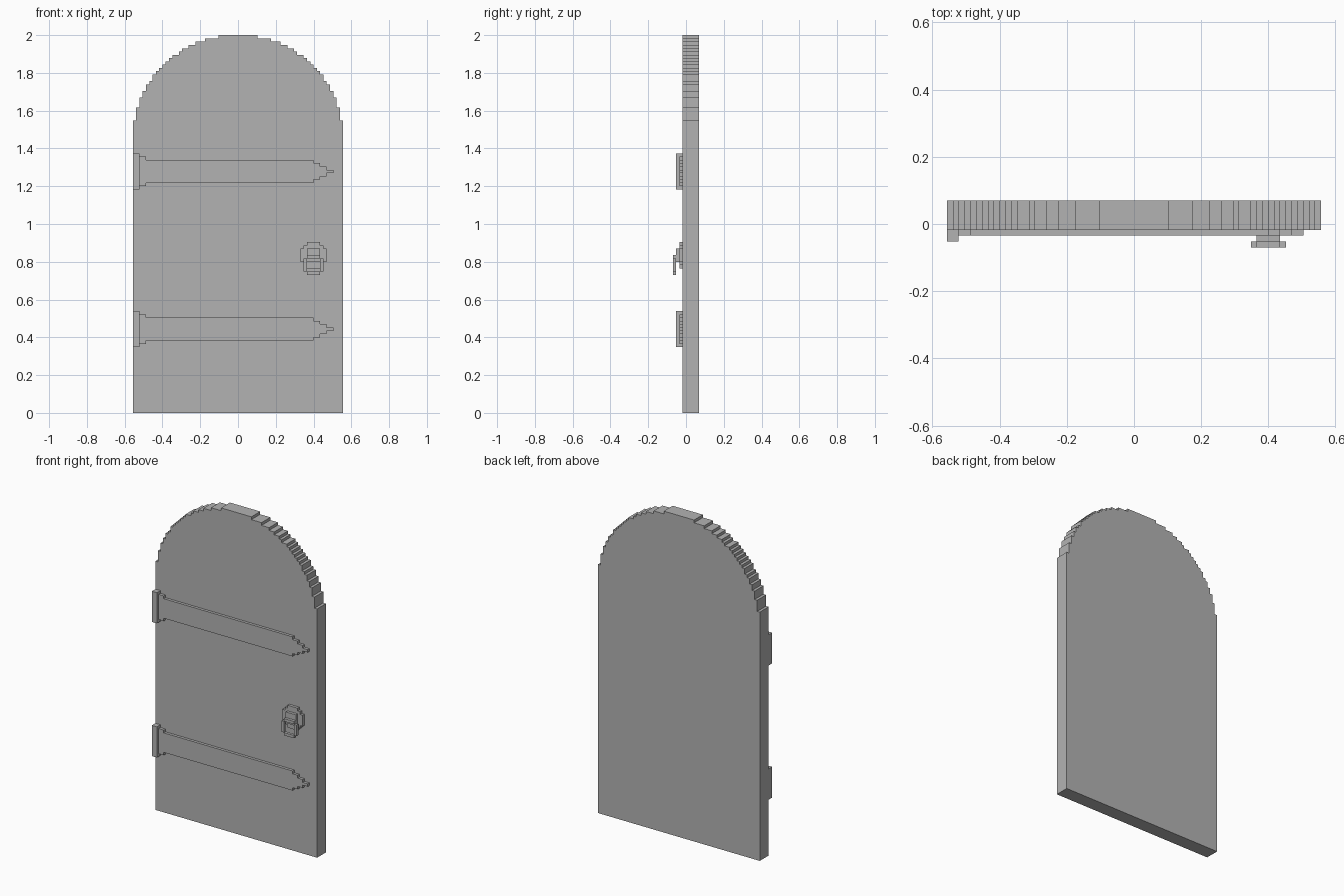
import bpy, bmesh, math

if "Cube" in bpy.data.objects:
    bpy.data.objects.remove(bpy.data.objects["Cube"], do_unlink=True)

UNIT = 2 / 115          # edge of one block; all sizes below are in blocks
FRONT = -1              # front plane of the door slab

grey = bpy.data.materials.new("plain grey")
grey.use_nodes = True
grey.diffuse_color = (0.45, 0.45, 0.45, 1)
grey.node_tree.nodes["Principled BSDF"].inputs["Base Color"].default_value = (0.45, 0.45, 0.45, 1)


def stepped(runs):
    """Symmetric stepped outline from (start, end, half width) runs."""
    side = [p for a, b, h in runs for p in ((a, h), (b, h))]
    return side + [(t, -h) for t, h in reversed(side)]


def plate(name, outlines, y0, y1):
    """Extrude outlines in the x-z plane from y0 to y1."""
    bm = bmesh.new()
    for outline in outlines:
        verts = [bm.verts.new((x * UNIT, y0 * UNIT, z * UNIT)) for x, z in outline]
        face = bm.faces.new(verts)
        moved = bmesh.ops.extrude_face_region(bm, geom=[face])["geom"]
        bmesh.ops.translate(bm, vec=(0, (y1 - y0) * UNIT, 0),
                            verts=[v for v in moved if isinstance(v, bmesh.types.BMVert)])
    bmesh.ops.recalc_face_normals(bm, faces=bm.faces)
    mesh = bpy.data.meshes.new(name)
    bm.to_mesh(mesh)
    bm.free()
    mesh.materials.append(grey)
    obj = bpy.data.objects.new(name, mesh)
    bpy.context.collection.objects.link(obj)
    return obj


def rect(x0, x1, z0, z1):
    return [(x0, z0), (x1, z0), (x1, z1), (x0, z1)]


# Door slab: straight sides, then a round arch stepped block by block
SPRING, HEIGHT, RADIUS_SQ = 83, 115, 1032
runs = [(0, SPRING, 32)]
for z in range(SPRING, HEIGHT):
    half = round(math.sqrt(RADIUS_SQ - (z + 0.5 - SPRING) ** 2))
    if half == runs[-1][2]:
        runs[-1] = (runs[-1][0], z + 1, half)
    else:
        runs.append((z, z + 1, half))
plate("door_slab", [[(w, z) for z, w in stepped(runs)]], FRONT, 4)

# Pointed hinge straps with a raised knuckle at the edge
strap_runs = [(-30, -28, 4.5), (-28, 23, 3.5), (23, 25, 2.5), (25, 27, 1.5), (27, 29, 0.5)]
for label, mid in (("lower", 25.5), ("upper", 73.5)):
    plate(label + "_hinge_strap", [[(x, mid + h) for x, h in stepped(strap_runs)]], FRONT - 1, FRONT)
    plate(label + "_hinge_knuckle", [rect(-32, -30, mid - 5.5, mid + 5.5)], FRONT - 2, FRONT)

# Handle: rounded back plate, square boss and hanging ring
HX = 23
back_runs = [(44, 45, 2), (45, 46, 3), (46, 50, 4), (50, 51, 3), (51, 52, 2)]
plate("handle_back_plate", [[(HX + w, z) for z, w in stepped(back_runs)]], FRONT - 1, FRONT)
plate("handle_boss", [rect(HX - 2, HX + 2, 46, 50)], FRONT - 2, FRONT - 1)
plate("handle_ring", [rect(HX - 2, HX + 2, 47, 48), rect(HX - 2, HX + 2, 42, 43),
                      rect(HX - 3, HX - 2, 43, 47), rect(HX + 2, HX + 3, 43, 47)],
      FRONT - 3, FRONT - 2)
